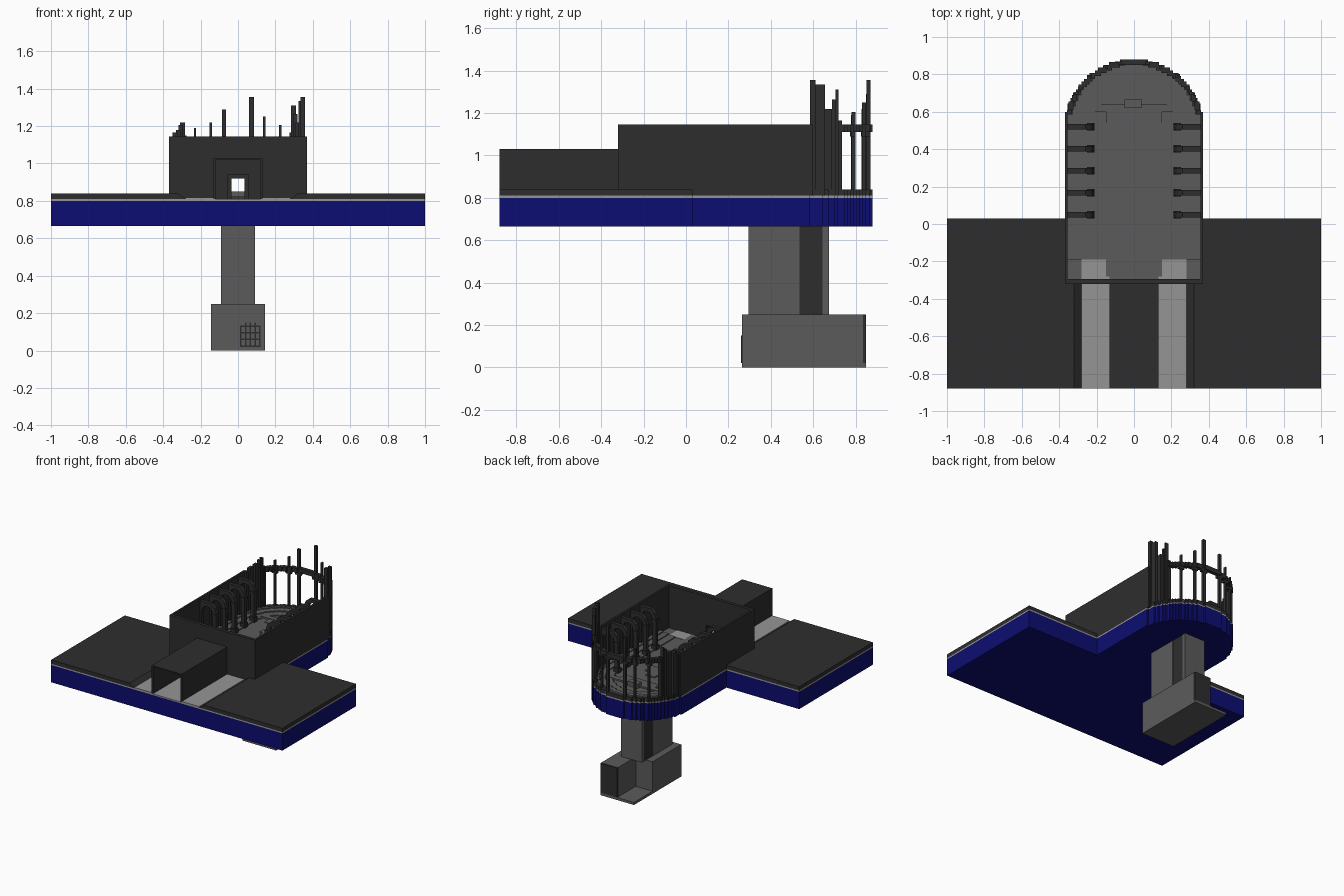
import bpy, bmesh, math

cube = bpy.data.objects.get("Cube")
if cube:
    bpy.data.objects.remove(cube, do_unlink=True)


def material(name, rgb):
    m = bpy.data.materials.new(name)
    m.use_nodes = True
    m.diffuse_color = (*rgb, 1)
    bsdf = next(n for n in m.node_tree.nodes if n.type == 'BSDF_PRINCIPLED')
    bsdf.inputs["Base Color"].default_value = (*rgb, 1)
    bsdf.inputs["Roughness"].default_value = 0.9
    return m


DARK = material("dark stone", (.027, .027, .027))
GREY = material("grey stone", (.105, .105, .105))
LIGHT = material("light paving", (.3, .3, .3))
BLUE = material("deep blue", (.004, .004, .17))


def finish(bm, name, mat):
    bmesh.ops.recalc_face_normals(bm, faces=bm.faces)
    me = bpy.data.meshes.new(name)
    bm.to_mesh(me)
    bm.free()
    me.materials.append(mat)
    ob = bpy.data.objects.new(name, me)
    bpy.context.collection.objects.link(ob)
    return ob


def boxes(name, mat, items):
    """One object from boxes given as (x0, x1, y0, y1, z0, z1)."""
    bm = bmesh.new()
    for x0, x1, y0, y1, z0, z1 in items:
        vs = bmesh.ops.create_cube(bm, size=1)["verts"]
        for v in vs:
            v.co = ((x0 + x1) / 2 + v.co.x * (x1 - x0),
                    (y0 + y1) / 2 + v.co.y * (y1 - y0),
                    (z0 + z1) / 2 + v.co.z * (z1 - z0))
    return finish(bm, name, mat)


def extrude(name, mat, polys, a, b, axis='z'):
    """Extrude outlines from a to b along z (xy outlines) or y (xz outlines)."""
    bm = bmesh.new()
    for pts in polys:
        co = [(p, q, a) if axis == 'z' else (p, a, q) for p, q in pts]
        f = bm.faces.new([bm.verts.new(c) for c in co])
        r = bmesh.ops.extrude_face_region(bm, geom=[f])
        d = (0, 0, b - a) if axis == 'z' else (0, b - a, 0)
        bmesh.ops.translate(bm, vec=d, verts=[g for g in r["geom"] if isinstance(g, bmesh.types.BMVert)])
    return finish(bm, name, mat)


def both(pts):
    return [pts, [(-x, z) for x, z in pts]]


STEP, CY, R = .0148, .51, .37


def apse(r, y0):
    """Stair-stepped round end, from (+x, y0) around to (-x, y0)."""
    half = []
    for i in range(round(r / STEP)):
        lo, hi = CY + i * STEP, CY + (i + 1) * STEP
        if hi <= y0:
            continue
        w = max(1, round(math.sqrt(max(0, r * r - ((i + .5) * STEP) ** 2)) / STEP)) * STEP
        if not half:
            half.append((w, y0))
        if abs(half[-1][0] - w) > 1e-6:
            half += [(half[-1][0], lo), (w, lo)]
    half.append((half[-1][0], CY + round(r / STEP) * STEP))
    return half + [(-x, y) for x, y in reversed(half)]


def u_band(r1, r2, y0):
    return apse(r1, y0) + apse(r2, y0)[::-1]


def rim(x):
    return CY + math.sqrt(R * R - x * x)


# Platform: blue body with a thin pale course
plan = [(1, -.88), (1, .03)] + apse(R, .03) + [(-1, .03), (-1, -.88)]
extrude("platform_body", BLUE, [plan], .665, .80)
extrude("platform_course", LIGHT, [plan], .80, .81)

# Dark terraces either side, sloped along the paths
extrude("terrace_front", DARK, both([(.28, .81), (.32, .84), (1, .84), (1, .81)]), -.88, -.32, 'y')
boxes("terrace_back", DARK, [(.36, 1, -.32, .03, .81, .84), (-1, -.36, -.32, .03, .81, .84)])

# Hall floor, rising tiers and paths
extrude("hall_floor", GREY, [apse(.36, -.295)], .805, .814)
for k, (r1, r2, z) in enumerate([(.36, .325, .838), (.325, .28, .830), (.28, .222, .822)]):
    extrude(f"hall_tier_{k + 1}", GREY, [u_band(r1, r2, -.19)], .81, z)
boxes("entry_paths", LIGHT, [(s * .205 - .075, s * .205 + .075, -.88, -.19, .81, .817) for s in (-1, 1)])
boxes("nave_floor", GREY, [(-.15, .15, -.28, .56, .81, .818)])
boxes("altar_platform", GREY, [(-.23, .23, .60, .64, .81, .826), (-.15, .15, .54, .60, .81, .823)])
boxes("altar", GREY, [(-.05, .04, .62, .665, .81, .85)])
boxes("floor_mound", GREY, [(-.05, .03, .34, .46, .81, .826), (-.08, .0, .38, .43, .81, .826),
                            (0, .075, .31, .40, .81, .826)])

# Hall walls, with a doorway in the front
boxes("hall_walls", DARK, [
    (.355, .37, -.295, .60, .81, 1.145), (-.37, -.355, -.295, .60, .81, 1.145),
    (-.37, -.035, -.32, -.295, .81, 1.145), (.035, .37, -.32, -.295, .81, 1.145),
    (-.035, .035, -.32, -.295, .92, 1.145)])
boxes("door_frame", DARK, [(-.055, -.035, -.335, -.32, .81, .94), (.035, .055, -.335, -.32, .81, .94),
                           (-.035, .035, -.335, -.32, .92, .94)])

# Entrance tunnel
boxes("entrance_tunnel", DARK, [(-.13, -.12, -.88, -.32, .81, 1.03), (.12, .13, -.88, -.32, .81, 1.03),
                                (-.12, .12, -.88, -.32, 1.02, 1.03)])

# Arched ribs along both side walls
rib = [(.215, .815), (.215, 1.06), (.23, 1.10), (.26, 1.125), (.355, 1.125), (.355, .815),
       (.34, .815), (.34, 1.05), (.325, 1.085), (.29, 1.10), (.26, 1.085), (.245, 1.05), (.245, .815)]
caps = []
for k in range(5):
    y = .05 + k * .1175
    extrude(f"rib_pair_{k + 1}", DARK, both(rib), y - .014, y + .014, 'y')
    for s in (-1, 1):
        for z0, z1 in ((.81, .85), (1.03, 1.05)):
            caps.append((s * .23 - .02, s * .23 + .02, y - .02, y + .02, z0, z1))
boxes("rib_caps", DARK, caps)

# Apse: low wall, broken side walls, window posts and top ring
extrude("apse_low_wall", DARK, [u_band(R, R - 2 * STEP, .585)], .81, .84)
ys = [.585, .61, .655, .69, .705, .72, .735]
tops = {1: [1.355, 1.335, 1.22, 1.265, 1.31, 1.165], -1: [1.145, 1.165, 1.18, 1.205, 1.22, 1.15]}
ruin = []
for s, heights in tops.items():
    for y0, y1, h in zip(ys, ys[1:], heights):
        x = math.sqrt(R * R - ((y0 + y1) / 2 - CY) ** 2)
        ruin.append((min(s * x, s * (x - .025)), max(s * x, s * (x - .025)), y0, y1, .81, h))
boxes("apse_broken_walls", DARK, ruin)
posts, brackets = [], []
for x, w, h in [(-.23, .012, 1.19), (-.145, .013, 1.22), (-.075, .022, 1.29),
                (.072, .025, 1.355), (.14, .013, 1.25), (.225, .013, 1.205)]:
    y = rim(x)
    posts.append((x - w / 2, x + w / 2, y - .022, y - .003, .81, h))
    brackets.append((x - w / 2 - .015, x + w / 2 + .015, y - .025, y - .003, 1.09, 1.115))
boxes("apse_posts", DARK, posts)
boxes("apse_brackets", DARK, brackets)
extrude("apse_ring", DARK, [u_band(R, R - 2 * STEP, .73)], 1.11, 1.145)

# Supporting column with a dark band
boxes("support_column", GREY, [(-.09, .09, .295, .535, .25, .665), (-.09, .09, .645, .675, .25, .665)])
boxes("support_column_band", DARK, [(-.088, .088, .535, .645, .25, .665)])

# Foot block with an open corner, dark back slab and a barred window
boxes("foot_block", GREY, [(-.145, .145, .265, .85, 0, .02), (-.145, .145, .265, .62, .02, .25),
                           (0, .145, .62, .835, .02, .25)])
boxes("foot_back_slab", DARK, [(0, .145, .835, .85, .02, .25)])
bars = [(.012 + k * .025, .020 + k * .025, .260, .265, .02, .15 if 0 < k < 4 else .135) for k in range(5)]
bars += [(.012, .12, .260, .265, z, z + .008) for z in (.02, .055, .09, .127)]
boxes("foot_window_bars", DARK, bars)
